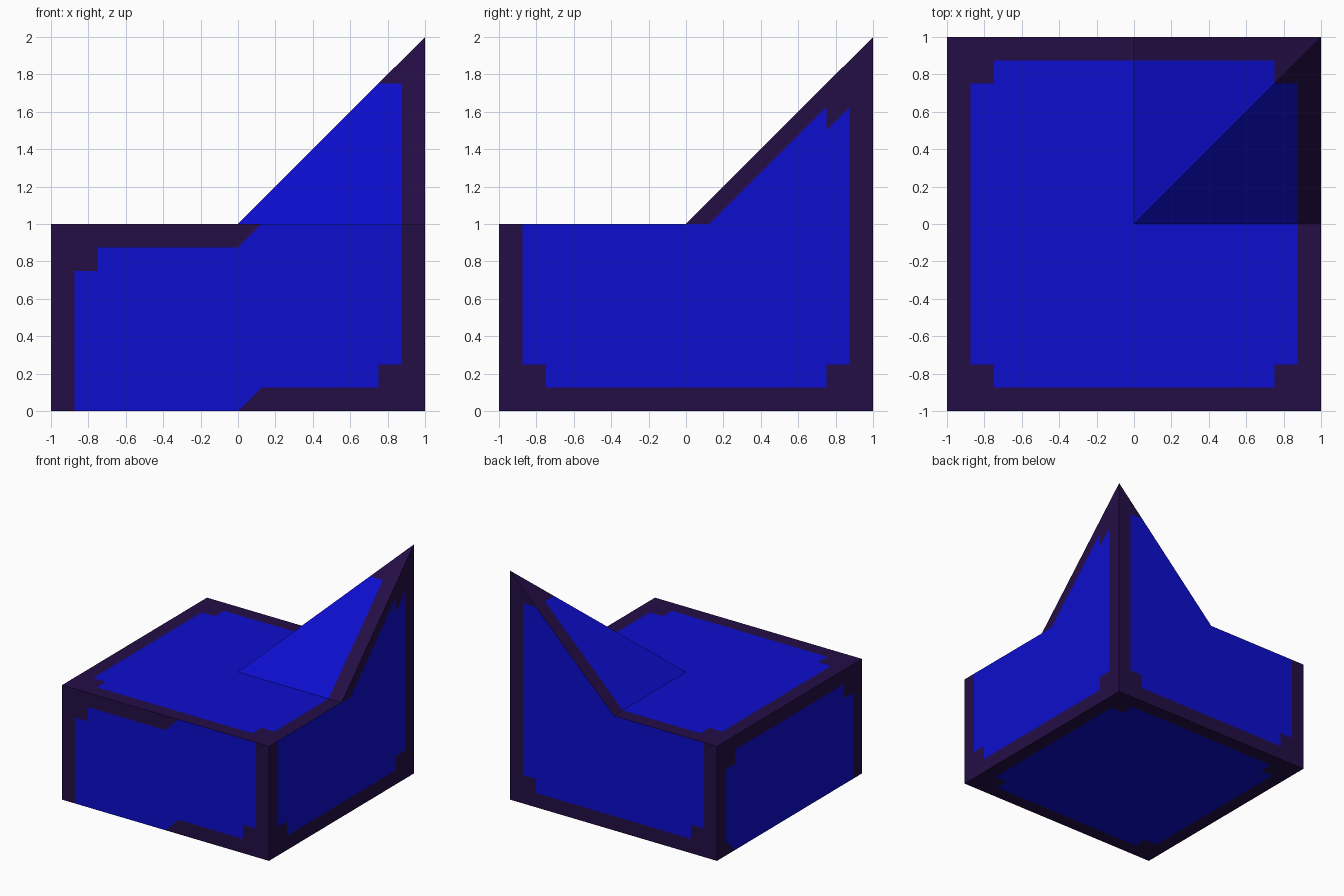
import bpy, bmesh
from mathutils import Vector

if "Cube" in bpy.data.objects:
    bpy.data.objects.remove(bpy.data.objects["Cube"])


def material(name, rgb):
    m = bpy.data.materials.new(name)
    m.diffuse_color = (*rgb, 1.0)
    m.use_nodes = True
    m.node_tree.nodes["Principled BSDF"].inputs["Base Color"].default_value = m.diffuse_color
    return m


def cut(bm, normal, offset):
    """Slice every face along the plane normal . p = offset."""
    n = Vector(normal)
    bmesh.ops.bisect_plane(bm, geom=bm.verts[:] + bm.edges[:] + bm.faces[:],
                           plane_co=n * (offset / n.length_squared),
                           plane_no=n, dist=1e-5)


def frame(a, b):
    """Square border with a stepped notch in each corner."""
    a, b = abs(a), abs(b)
    return max(a, b) > .875 or min(a, b) > .75


def is_border(face):
    x, y, z = face.calc_center_median()
    n = face.normal
    if abs(n.z) > .5:                       # top, raised corner, underside
        return frame(x, y)
    if n.y < -.5:                           # front
        return (abs(x) > .875
                or (z > .875 and x < z - .875) or (x < -.75 and z > .75)
                or (z < .125 and x > z) or (x > .75 and z < .25))
    if n.x < -.5:                           # left
        return (abs(y) > .875 or z > .875 or (abs(y) > .75 and z > .75)
                or y - z > .75)
    u = y if n.x > .5 else x                # right and back share the lower rim
    if abs(u) > .875 or z < .125 or (abs(u) > .75 and z < .25):
        return True
    if n.x > .5:                            # rim following the right slope
        return z > 1 and (z - y > .875 or (y > .75 and z - y > .75))
    return z > 1.75


# Block: a slab quartered in plan, with one top corner pulled up
bm = bmesh.new()
bmesh.ops.create_cube(bm, size=2)
for v in bm.verts:
    v.co.z = (v.co.z + 1) / 2
cut(bm, (1, 0, 0), 0)
cut(bm, (0, 1, 0), 0)


def vert_at(p):
    return min(bm.verts, key=lambda v: (v.co - Vector(p)).length)


peak, middle = vert_at((1, 1, 1)), vert_at((0, 0, 1))
peak.co.z = 2
bmesh.ops.connect_verts(bm, verts=[peak, middle])   # ridge

# Colour boundaries cut into the faces
for s in (-.875, -.75, .75, .875):
    cut(bm, (1, 0, 0), s)
    cut(bm, (0, 1, 0), s)
for h in (.125, .25, .75, .875, 1, 1.75):
    cut(bm, (0, 0, 1), h)
for d in (0, -.875):
    cut(bm, (1, 0, -1), d)
for d in (-.875, -.75, .75):
    cut(bm, (0, 1, -1), d)

bm.normal_update()
for f in bm.faces:
    f.material_index = int(is_border(f))
    f.smooth = False

mesh = bpy.data.meshes.new("raised_corner_block")
bm.to_mesh(mesh)
bm.free()
mesh.materials.append(material("bright blue", (.004, .004, .62)))
mesh.materials.append(material("dark purple border", (.0175, .0042, .06)))
obj = bpy.data.objects.new("raised_corner_block", mesh)
bpy.context.collection.objects.link(obj)
